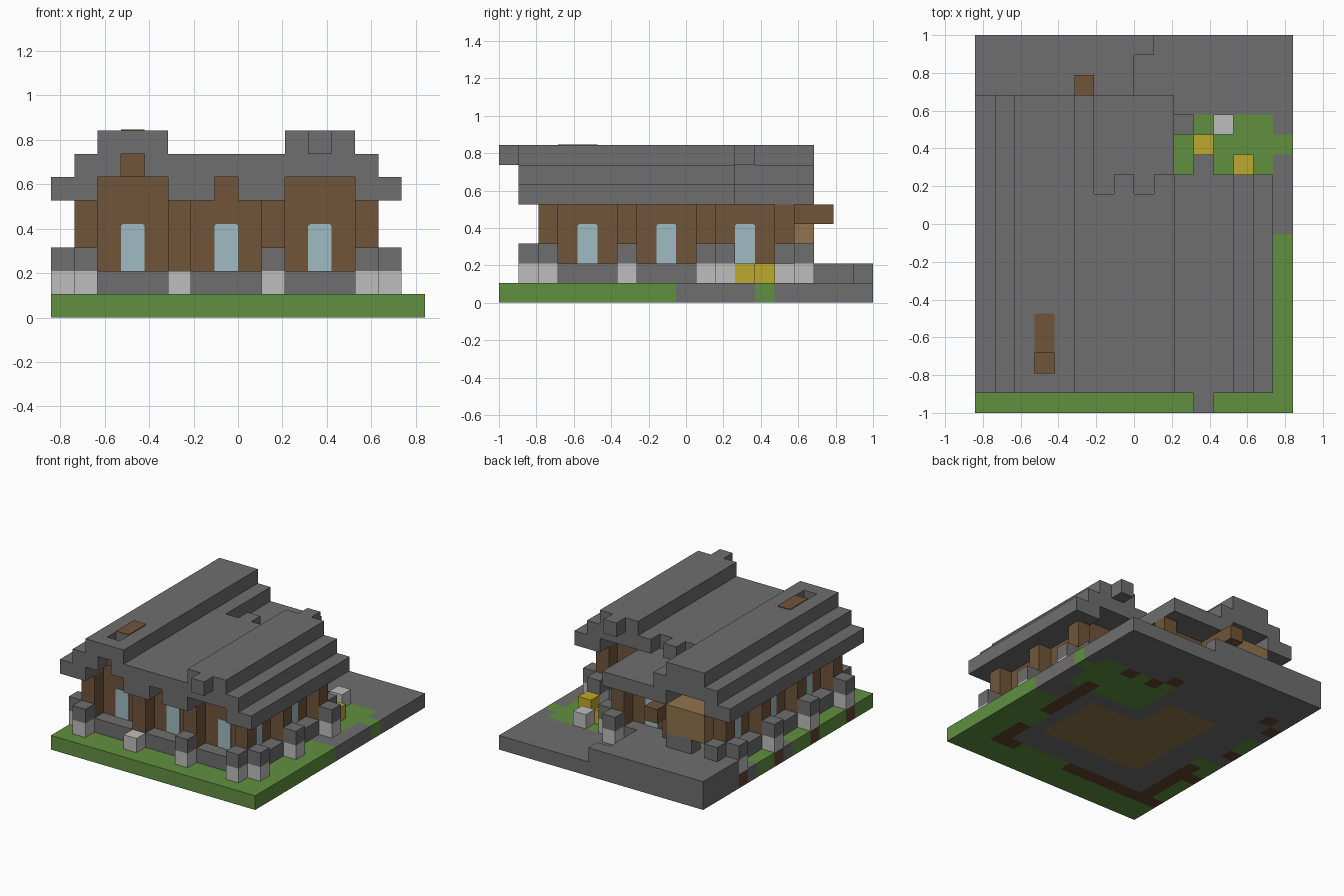
import bpy, bmesh, random
from mathutils import Matrix, Vector

cube = bpy.data.objects.get("Cube")
if cube:
    bpy.data.objects.remove(cube)

U = 2 / 19                      # one building block
random.seed(4)


def linear(c):
    c /= 255
    return c / 12.92 if c < 0.04 else ((c + 0.055) / 1.055) ** 2.4


def material(name, *rgb):
    m = bpy.data.materials.new(name)
    col = [linear(c) for c in rgb] + [1]
    m.diffuse_color = col
    m.use_nodes = True
    m.node_tree.nodes["Principled BSDF"].inputs["Base Color"].default_value = col
    return m


STONE = material("stone_grey", 110, 110, 110)
PALE = material("pale_stone", 190, 190, 190)
GRASS = material("grass_green", 97, 144, 64)
WOOD = material("brown_wood", 112, 85, 58)
TAN = material("tan_wood", 145, 117, 76)
DIRT = material("dark_dirt", 98, 68, 48)
GOLD = material("yellow", 190, 170, 45)
GLASS = material("pale_blue_glass", 160, 187, 195)


def pos(x, y, z):
    return Vector(((x - 8) * U, (y - 9.5) * U, z * U))


def finish(name, bm, *mats):
    me = bpy.data.meshes.new(name)
    bm.to_mesh(me)
    bm.free()
    for m in mats:
        me.materials.append(m)
    ob = bpy.data.objects.new(name, me)
    bpy.context.collection.objects.link(ob)
    return ob


def box(bm, x0, x1, y0, y1, z0, z1):
    lo, hi = pos(x0, y0, z0), pos(x1, y1, z1)
    mat = Matrix.Translation((lo + hi) / 2) @ Matrix.Diagonal((*(hi - lo), 1))
    return bmesh.ops.create_cube(bm, size=1, matrix=mat)["verts"]


def part(name, mat, *boxes):
    bm = bmesh.new()
    for b in boxes:
        box(bm, *b)
    return finish(name, bm, mat)


def plate(name, mat, width, height, origin, across, up, normal):
    """Thin panel with clipped upper corners, centred on its lower edge."""
    bm = bmesh.new()
    w, c = width / 2, 0.08
    outline = [(-w, 0), (w, 0), (w, height - c), (w - c, height),
               (c - w, height), (-w, height - c)]
    a, u, n = Vector(across), Vector(up), Vector(normal)
    face = bm.faces.new([bm.verts.new(pos(*origin) + (a * s + u * t) * U) for s, t in outline])
    ext = bmesh.ops.extrude_face_region(bm, geom=[face])["geom"]
    bmesh.ops.translate(bm, vec=n * 0.005, verts=[v for v in ext if isinstance(v, bmesh.types.BMVert)])
    bmesh.ops.recalc_face_normals(bm, faces=bm.faces)
    return finish(name, bm, mat)


# Pillar positions around the house
caps = [(1, 1), (9, 1), (13, 1), (14, 2), (14, 6), (14, 10), (13, 11), (10, 14), (9, 15),
        (0, 2), (0, 6), (0, 10), (0, 14), (1, 15)]
plain = [(5, 1), (12, 14)]


# Ground colours by cell
def ground(x, y):
    floor = 4 <= x < 12 and 5 <= y < 10 or 4 <= x < 8 and 5 <= y < 13
    house = 2 <= x < 13 and 3 <= y < 10 or 2 <= x < 9 and 3 <= y < 14
    ring = (x in (1, 13) or y == 2) and 1 <= x < 14 and 2 <= y < 11
    yard = 9 <= x < 15 and 11 <= y < 15 or x == 15 and y == 13
    if floor:
        return 3
    if house:
        return 0
    if ring and random.random() < 0.75:
        return 2
    if (x, y) in caps + plain and y > 1 and x < 14:
        return 2
    if yard or y < 9 or (x == 0 and y in (8, 11, 12)):
        return 1
    return 0


bm = bmesh.new()
for gx in range(16):
    for gy in range(19):
        verts = box(bm, gx, gx + 1, gy, gy + 1, 0, 1)
        k = ground(gx, gy)
        for f in {f for v in verts for f in v.link_faces}:
            f.material_index = k
# Drop the hidden walls between neighbouring cells
bmesh.ops.remove_doubles(bm, verts=bm.verts, dist=0.001)
seen = {}
for f in bm.faces:
    seen.setdefault(tuple(round(c, 3) for c in f.calc_center_median()), []).append(f)
bmesh.ops.delete(bm, geom=[f for fs in seen.values() if len(fs) > 1 for f in fs], context="FACES")
edge_h = U / 2
half = pos(16, 19, 0)
bmesh.ops.delete(bm, geom=[f for f in bm.faces if abs(f.normal.z) < 0.5
                           and abs(f.calc_center_median().x) < half.x - edge_h / 2
                           and abs(f.calc_center_median().y) < half.y - edge_h / 2], context="FACES")
finish("ground", bm, STONE, GRASS, DIRT, TAN)

part("rear_terrace", STONE, (0, 8, 15, 18, 1, 2), (0, 9, 18, 19, 1, 2))

# Low stone footing and timber walls
part("footing", STONE, (1, 14, 2, 11, 1, 2), (1, 10, 11, 15, 1, 2))
part("walls", WOOD, (2, 13, 3, 10, 2, 5), (2, 9, 10, 14, 2, 5),
     (2, 5, 3, 14, 5, 6), (10, 13, 3, 10, 5, 6), (7, 8, 3, 11, 5, 6))
post_cells = [(1, 2), (5, 2), (9, 2), (13, 2), (13, 6), (13, 10), (9, 10), (9, 14),
              (5, 14), (1, 14), (1, 10), (1, 6)]
part("wall_posts", WOOD, *[(x, x + 1, y, y + 1, 2, 5) for x, y in post_cells])

# Stone pillars
part("pillar_bases", PALE, *[(x, x + 1, y, y + 1, 1, 2) for x, y in caps[:-1] + plain])
part("pillar_caps", STONE, *[(x, x + 1, y, y + 1, 2, 3) for x, y in caps])

# Windows on every wall
for wx in (3, 7, 11):
    plate("front_window", GLASS, 1, 2, (wx + 0.5, 3, 2), (1, 0, 0), (0, 0, 1), (0, -1, 0))
    back = 10 if wx == 11 else 14
    plate("back_window", GLASS, 1, 2, (wx + 0.5, back, 2), (1, 0, 0), (0, 0, 1), (0, 1, 0))
for wy in (4, 8, 12):
    plate("side_window", GLASS, 1, 2, (2, wy + 0.5, 2), (0, 1, 0), (0, 0, 1), (-1, 0, 0))
    side = 9 if wy == 12 else 13
    plate("side_window", GLASS, 1, 2, (side, wy + 0.5, 2), (0, 1, 0), (0, 0, 1), (1, 0, 0))

# Stepped roof: two ridges joined by a flat valley
part("roof_left", STONE, (0, 1, 1, 16, 5, 6), (1, 2, 1, 16, 5, 7),
     (2, 3, 1, 16, 6, 8), (4, 5, 1, 16, 6, 8), (3, 4, 1, 2, 7, 8),
     (3, 4, 3, 16, 7, 8), (3, 4, 5, 16, 6, 7), (5, 6, 1, 16, 5, 7))
part("roof_valley", STONE, (6, 7, 1, 11, 5, 7), (7, 8, 1, 12, 6, 7), (8, 9, 1, 11, 5, 7),
     (9, 10, 1, 12, 5, 7), (6, 10, 11, 16, 5, 6))
part("roof_right", STONE, (10, 13, 1, 12, 6, 8), (13, 14, 1, 12, 5, 7), (14, 15, 1, 12, 5, 6))
part("ridge_ends", STONE, (11, 12, 0, 1, 7, 8), (11, 12, 12, 13, 7, 8))
part("attic_beam", WOOD, (3, 4, 2, 5, 6, 7))
plate("roof_hatch", WOOD, 1, 2, (3.5, 3, 8), (1, 0, 0), (0, 1, 0), (0, 0, 1))

# Rear details and yard
part("rear_shutters", TAN, (2, 5, 14, 16, 3, 5))
part("rear_step", STONE, (3, 5, 15, 16, 2, 3))
part("rear_bracket", WOOD, (5, 6, 15, 17, 4, 5))
part("hay_blocks", GOLD, (11, 12, 13, 14, 1, 2), (13, 14, 12, 13, 1, 2))
